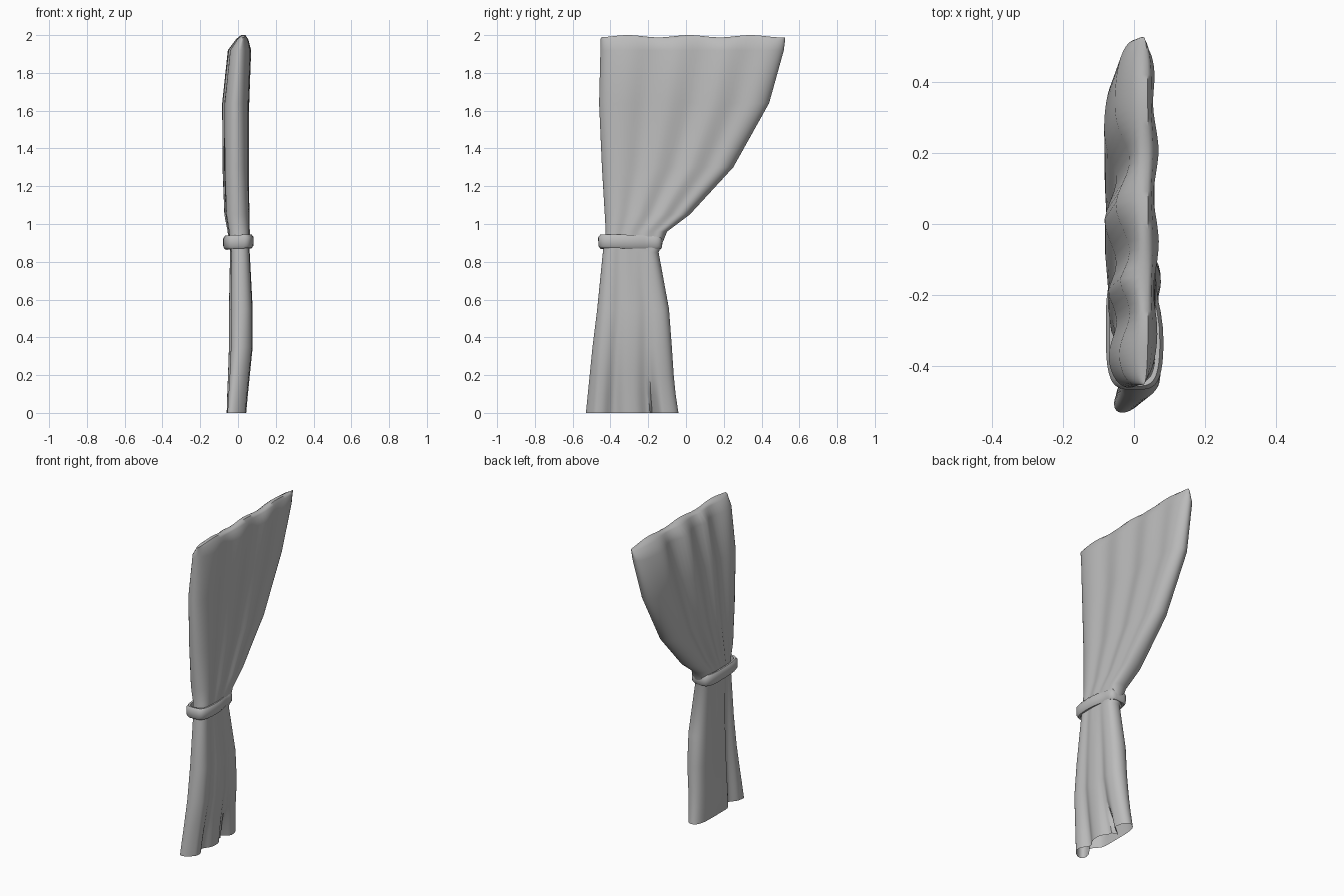
import bpy, bmesh
from math import sin, cos, pi, exp

if "Cube" in bpy.data.objects:
    bpy.data.objects.remove(bpy.data.objects["Cube"], do_unlink=True)

grey = bpy.data.materials.new("grey_fabric")
grey.use_nodes = True
grey.diffuse_color = (0.5, 0.5, 0.5, 1)
bsdf = grey.node_tree.nodes["Principled BSDF"]
bsdf.inputs["Base Color"].default_value = (0.5, 0.5, 0.5, 1)
bsdf.inputs["Roughness"].default_value = 0.8

STEPS = 112


def loft(name, rings, cap_start=False, wrap=False, angle=55):
    """Skin a stack of closed rings into one smooth object."""
    bm = bmesh.new()
    rows = [[bm.verts.new(p) for p in ring] for ring in rings]
    pairs = list(zip(rows, rows[1:]))
    if wrap:
        pairs.append((rows[-1], rows[0]))
    for a, b in pairs:
        for i in range(len(a)):
            j = (i + 1) % len(a)
            bm.faces.new((a[i], a[j], b[j], b[i]))
    if cap_start:
        # bridge the two sides of the narrow top edge
        r, n = rows[0], len(rows[0])
        bm.faces.new((r[0], r[1], r[n - 1]))
        for i in range(1, n // 2 - 1):
            bm.faces.new((r[i], r[i + 1], r[n - i - 1], r[n - i]))
        bm.faces.new((r[n // 2 - 1], r[n // 2], r[n // 2 + 1]))
    bmesh.ops.recalc_face_normals(bm, faces=bm.faces)
    mesh = bpy.data.meshes.new(name)
    bm.to_mesh(mesh)
    bm.free()
    mesh.materials.append(grey)
    obj = bpy.data.objects.new(name, mesh)
    bpy.context.collection.objects.link(obj)
    bpy.ops.object.select_all(action="DESELECT")
    obj.select_set(True)
    bpy.context.view_layer.objects.active = obj
    bpy.ops.object.shade_smooth_by_angle(angle=angle * pi / 180)


# Curtain levels: height, front y, back y, centre x, half thickness,
# pleat depth on the left (+x) and right (-x) faces
LEVELS = [
    (2.00, -0.45, 0.525, 0.028, 0.012, 0.1, 0.2),
    (1.98, -0.452, 0.525, 0.022, 0.032, 0.15, 0.5),
    (1.92, -0.453, 0.518, 0.007, 0.064, 0.25, 0.7),
    (1.64, -0.46, 0.44, -0.013, 0.074, 0.25, 0.5),
    (1.30, -0.445, 0.25, -0.013, 0.072, 0.2, 0.4),
    (1.05, -0.43, 0.02, -0.007, 0.068, 0.15, 0.35),
    (0.96, -0.425, -0.10, 0.003, 0.06, 0.1, 0.25),
    (0.85, -0.44, -0.145, 0.010, 0.052, 0.1, 0.25),
    (0.55, -0.47, -0.09, 0.015, 0.063, 0.15, 0.4),
    (0.35, -0.495, -0.075, 0.015, 0.063, 0.25, 0.55),
    (0.20, -0.51, -0.065, 0.005, 0.058, 0.4, 0.7),
    (0.10, -0.52, -0.055, -0.002, 0.055, 0.55, 0.8),
    (0.00, -0.53, -0.04, -0.008, 0.052, 0.7, 0.9),
]

# Valley positions across the width, -1 at the front and 1 at the back
UPPER = {1: (-0.45, 0.1, 0.62), -1: (-0.58, -0.22, 0.3)}
LOWER = {1: (-0.4, 0.36), -1: (-0.52,)}


def bump(x, centre, spread):
    return exp(-((x - centre) / spread) ** 2)


def curtain_ring(z, front, back, cx, half, depth_left, depth_right):
    ring = []
    for i in range(STEPS):
        t = 2 * pi * i / STEPS
        v = -cos(t)
        side = 1 if sin(t) >= 0 else -1
        depth = depth_left if side > 0 else depth_right
        valleys = (UPPER if z > 0.9 else LOWER)[side]
        width = half * max(0, 1 - v ** 6) ** 0.5
        width *= 1 - depth * max(bump(v, c, 0.17) for c in valleys)
        low = max(0, 1 - z / 0.5)
        # deep overlapping fold near the hem
        if side > 0 and z < 0.2 and 0.41 < v < 0.64:
            width -= 0.05 * (1 - z / 0.2) * (0.64 - v) / 0.23
        # front lip of the hem swings to one side
        x = cx + side * width - 0.025 * low * max(0, -v - 0.8) / 0.2
        y = (front + back) / 2 + v * (back - front) / 2
        drop = 0.012 * (0.5 - 0.5 * cos(pi * 3 * v + 0.4)) if z > 1.99 else 0
        ring.append((x, y, z - drop))
    return ring


loft("curtain", [curtain_ring(*lv) for lv in LEVELS], cap_start=True)

# Tie band: a soft rounded strap wrapped around the waist
SECTION = [(0, -0.034), (0.012, -0.036), (0.021, -0.022), (0.022, 0.022),
           (0.012, 0.036), (0, 0.034)]


def band_ring(offset, height):
    ring = []
    for i in range(48):
        t = 2 * pi * i / 48
        c, s = cos(t), sin(t)
        x = (0.059 + offset) * (abs(c) ** 0.5) * (1 if c > 0 else -1)
        y = (0.148 + offset) * (abs(s) ** 0.6) * (1 if s > 0 else -1) - 0.295
        # the strap sinks into the cloth on one face
        if x > 0:
            x -= 0.014 * bump(y, -0.2, 0.06)
        ring.append((x + 0.002, y, 0.904 + height + 0.04 * x - 0.015 * (y + 0.295)))
    return ring


loft("tie_band", [band_ring(o, h) for o, h in SECTION], wrap=True)
